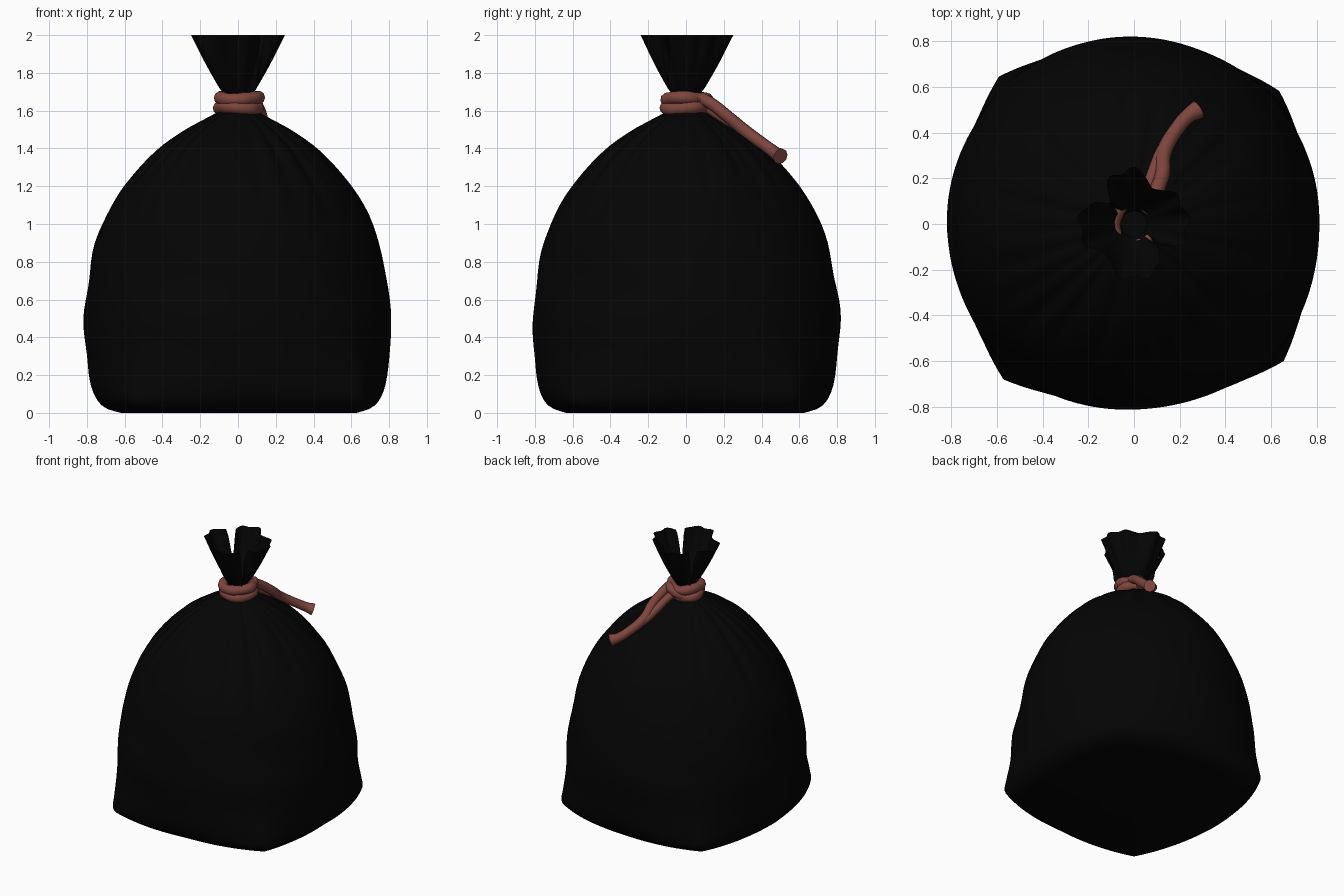
import bpy, bmesh, math, random
from math import sin, cos, radians, pi, exp
from mathutils import Vector

random.seed(4)
cube = bpy.data.objects.get("Cube")
if cube:
    bpy.data.objects.remove(cube)


def material(name, color, roughness):
    m = bpy.data.materials.new(name)
    m.use_nodes = True
    m.diffuse_color = color
    bsdf = m.node_tree.nodes["Principled BSDF"]
    bsdf.inputs["Base Color"].default_value = color
    bsdf.inputs["Roughness"].default_value = roughness
    return m


black = material("black plastic", (0.0013, 0.0013, 0.0013, 1), 0.6)
red = material("dull red cord", (0.21, 0.06, 0.047, 1), 0.8)


def lookup(table, z):
    """Smooth interpolation of (height, radius) pairs."""
    if z <= table[0][0]:
        return table[0][1]
    for i in range(len(table) - 1):
        (z0, r0), (z1, r1) = table[i], table[i + 1]
        if z <= z1:
            za, ra = table[max(i - 1, 0)]
            zb, rb = table[min(i + 2, len(table) - 1)]
            t, h = (z - z0) / (z1 - z0), z1 - z0
            m0, m1 = (r1 - ra) / (z1 - za) * h, (rb - r0) / (zb - z0) * h
            return ((2*t**3 - 3*t*t + 1) * r0 + (t**3 - 2*t*t + t) * m0
                    + (3*t*t - 2*t**3) * r1 + (t**3 - t*t) * m1)
    return table[-1][1]


def gap(a, b):
    """Unsigned angle between two directions in degrees."""
    return abs((a - b + 180) % 360 - 180)


def finish(obj, mat, angle):
    obj.data.materials.append(mat)
    bpy.ops.object.select_all(action="DESELECT")
    obj.select_set(True)
    bpy.context.view_layer.objects.active = obj
    if obj.type == "CURVE":
        bpy.ops.object.convert(target="MESH")
    bpy.ops.object.shade_smooth_by_angle(angle=radians(angle))


# Silhouette of the sack on its sides and along its four corners
SIDE = [(0, .62), (.02, .69), (.06, .74), (.15, .78), (.3, .8), (.5, .815),
        (.7, .788), (.9, .752), (1.1, .668), (1.25, .565), (1.4, .422),
        (1.5, .28), (1.57, .15), (1.62, .065), (1.665, .058), (1.71, .092),
        (1.85, .165), (2, .228)]
CORNER = [(0, .77), (.03, .84), (.08, .875), (.16, .865), (.3, .84), (.5, .825), (.7, .79)]
CORNERS = {42.5: .985, 132.5: 1.0, 230: 1.015, 317.5: 1.015}
SLITS = {62.5: (0, .25), 140: (.22, .36), 317.5: (.25, .36)}  # mouth notches: drop, pinch
FOLDS = [(i * 360 / 24 + random.uniform(-5, 5), random.uniform(.3, 1),
          random.uniform(.95, 1.25)) for i in range(24)]


def sack_point(a, z):
    r = lookup(SIDE, z)
    # pulled-out lower corners
    if z < .7:
        for ca, k in CORNERS.items():
            c = max(0, 1 - gap(a, ca) / 45) ** 1.8
            r += c * (lookup(CORNER, z) * k - lookup(SIDE, z)) * min(1, (.7 - z) / .2)
    # slightly squared shoulders, flatter on the diagonals
    if .7 < z < 1.55:
        r *= 1 - .013 * (1 - cos(4 * radians(a))) * sin((z - .7) / .85 * pi)
    # gathered pleats running down from the neck
    if .95 < z < 1.6:
        for fa, depth, low in FOLDS:
            t = max(0, min(1, (z - low) / (1.45 - low)))
            r -= .09 * depth * t * r * exp(-(gap(a, fa) / 3.8) ** 2)
    # soft dents in the wall
    if .2 < z < 1.2:
        w = sin((z - .2) * pi)
        r += .008 * w * sin(3 * radians(a) + 5 * z) * sin(9 * z + 2 * radians(a))
    # flared, folded mouth
    if z > 1.67:
        t = (z - 1.67) / .33
        r *= 1 + .05 * t * cos(radians(a) * 4) + .05 * t * sin(radians(a) * 13)
        for sa, (drop, pinch) in SLITS.items():
            r *= 1 - pinch * t * exp(-(gap(a, sa) / 11) ** 2)
            z -= drop * t * max(0, 1 - gap(a, sa) / 9)
        r *= 1 - .2 * t * exp(-(gap(a, 228) / 12) ** 2)
    return Vector((r * cos(radians(a)), r * sin(radians(a)), z))


# Sack: rings stacked from the floor to the mouth
SEG = 144
heights = [0, .008, .02, .04, .06, .08, .11] + [.15 + .05 * i for i in range(20)]
heights += [1.15 + .03 * i for i in range(29)]
heights = [z for z in heights if z < 1.99] + [2.0]
bm = bmesh.new()
rings = []
for z in heights:
    rings.append([bm.verts.new(sack_point(i * 360 / SEG, z)) for i in range(SEG)])
for low, high in zip(rings, rings[1:]):
    for i in range(SEG):
        j = (i + 1) % SEG
        bm.faces.new((low[i], low[j], high[j], high[i]))
# flat underside
hub = bm.verts.new((0, 0, 0))
for i in range(SEG):
    bm.faces.new((hub, rings[0][(i + 1) % SEG], rings[0][i]))
# small plug closing the throat
throat = [i for i, z in enumerate(heights) if z <= 1.67][-1]
plug = bm.verts.new((0, 0, heights[throat]))
for i in range(SEG):
    bm.faces.new((plug, rings[throat][i], rings[throat][(i + 1) % SEG]))
mesh = bpy.data.meshes.new("sack")
bm.to_mesh(mesh)
bm.free()
sack = bpy.data.objects.new("sack", mesh)
bpy.context.collection.objects.link(sack)
finish(sack, black, 50)


def cord(name, points, thickness, cyclic=False):
    """Round cord through (x, y, z, scale) points."""
    cu = bpy.data.curves.new(name, "CURVE")
    cu.dimensions = "3D"
    cu.bevel_depth = thickness
    cu.bevel_resolution = 3
    cu.resolution_u = 5
    cu.use_fill_caps = True
    sp = cu.splines.new("BEZIER")
    sp.bezier_points.add(len(points) - 1)
    sp.use_cyclic_u = cyclic
    for bp, (x, y, z, s) in zip(sp.bezier_points, points):
        bp.co = (x, y, z)
        bp.radius = s
        bp.handle_left_type = bp.handle_right_type = "AUTO"
    obj = bpy.data.objects.new(name, cu)
    bpy.context.collection.objects.link(obj)
    finish(obj, red, 50)


# Two coils of cord around the neck, pressed together
for name, z, phase in (("lower_coil", 1.615, 0), ("upper_coil", 1.664, 2)):
    ring = []
    for i in range(14):
        a = 2 * pi * i / 14
        r = .1 + .004 * sin(3 * a + phase)
        ring.append((r * cos(a) + .003, r * sin(a) - .002,
                     z + .006 * sin(2 * a + phase), 1 + .06 * sin(5 * a + phase)))
    cord(name, ring, .035, True)

# Crossing loop of the knot at the back
cord("knot", [(-.06, .085, 1.61, .8), (.0, .115, 1.64, 1), (.06, .105, 1.665, 1),
              (.1, .05, 1.66, .8)], .032)

# Two strands that join into the loose tail
TAIL = [(.13, .31, 1.495, .95), (.19, .42, 1.415, .9), (.24, .475, 1.375, .95),
        (.28, .5, 1.358, 1.2)]
cord("tail_upper_strand", [(.085, .08, 1.665, .9), (.095, .13, 1.64, .9),
                           (.125, .22, 1.57, .9)] + TAIL, .036)
cord("tail_lower_strand", [(.03, .1, 1.625, .9), (.055, .14, 1.6, .9),
                           (.085, .22, 1.545, .9), (.12, .31, 1.485, .9),
                           (.18, .41, 1.42, .8)], .032)
